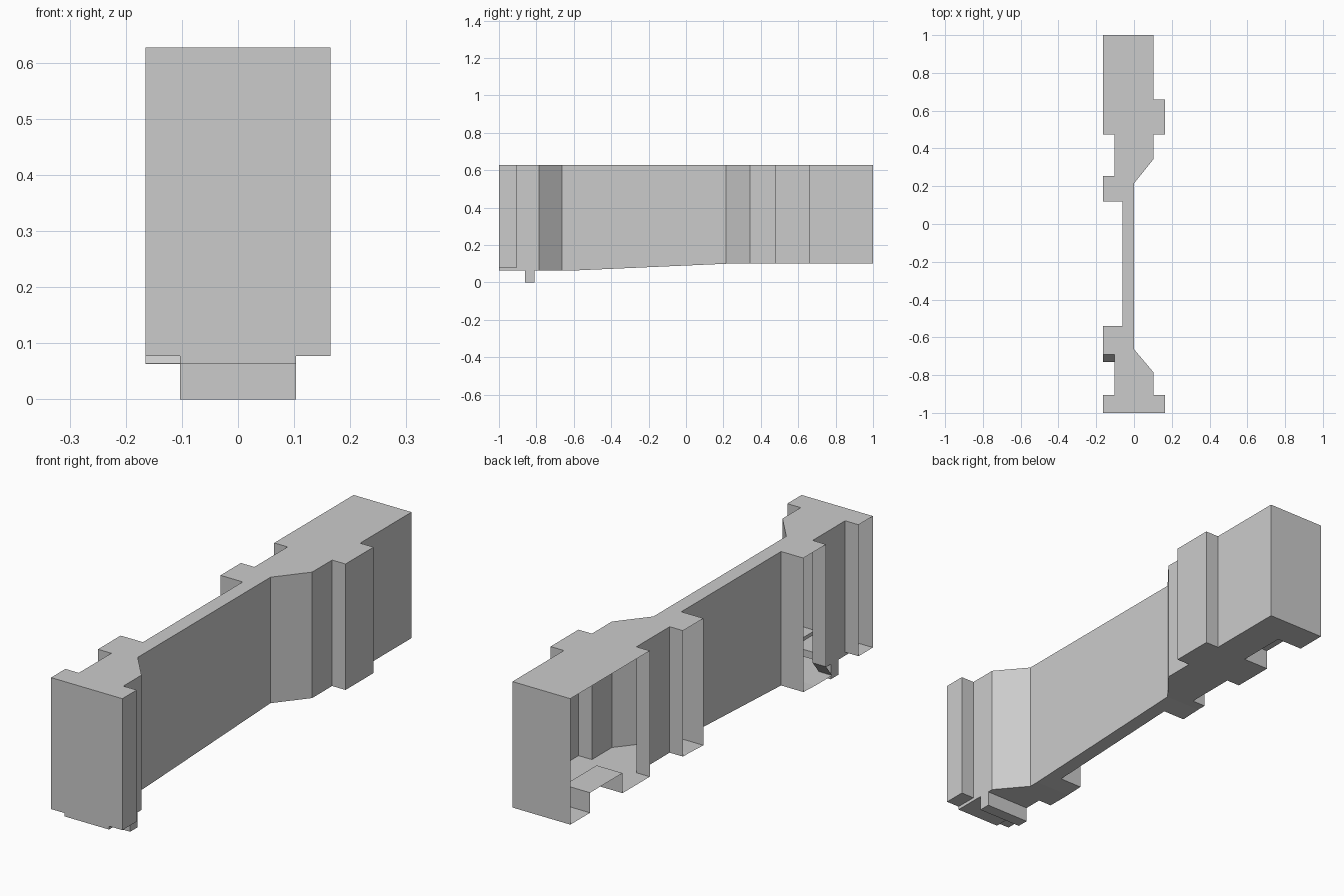
import bpy, bmesh
from mathutils import Vector

if "Cube" in bpy.data.objects:
    bpy.data.objects.remove(bpy.data.objects["Cube"], do_unlink=True)

TOP, FRONT_FLOOR, BACK_FLOOR, FLANGE = 0.627, 0.063, 0.1, 0.077
EDGE, STEP = 0.165, 0.103

grey = bpy.data.materials.new("plain_grey")
grey.use_nodes = True
colour = (0.6, 0.6, 0.6, 1)
grey.diffuse_color = colour
grey.node_tree.nodes["Principled BSDF"].inputs["Base Color"].default_value = colour


def prism(name, points, depth):
    """Extrude a closed 3D outline along a vector."""
    bm = bmesh.new()
    face = bm.faces.new([bm.verts.new(p) for p in points])
    grown = bmesh.ops.extrude_face_region(bm, geom=[face], use_keep_orig=True)
    moved = [v for v in grown["geom"] if isinstance(v, bmesh.types.BMVert)]
    bmesh.ops.translate(bm, verts=moved, vec=Vector(depth))
    bmesh.ops.recalc_face_normals(bm, faces=bm.faces)
    mesh = bpy.data.meshes.new(name)
    bm.to_mesh(mesh)
    bm.free()
    obj = bpy.data.objects.new(name, mesh)
    bpy.context.collection.objects.link(obj)
    return obj


def cut(name, x0, x1, profile):
    """Remove a side profile (y, z) between two x positions from the body."""
    cutter = prism(name, [(x0, y, z) for y, z in profile], (x1 - x0, 0, 0))
    mod = body.modifiers.new(name, "BOOLEAN")
    mod.operation, mod.solver, mod.object = "DIFFERENCE", "EXACT", cutter
    bpy.context.view_layer.objects.active = body
    bpy.ops.object.modifier_apply(modifier=name)
    bpy.data.objects.remove(cutter, do_unlink=True)


def box(y0, y1, z0, z1):
    return [(y0, z0), (y1, z0), (y1, z1), (y0, z1)]


# Plan outline: plain side first, then the notched open side
outline = [
    (-EDGE, -1), (EDGE, -1), (EDGE, -.905), (STEP, -.905), (STEP, -.785),
    (0, -.663), (0, .215), (STEP, .343), (STEP, .475), (EDGE, .475),
    (EDGE, .66), (STEP, .66), (STEP, 1), (-EDGE, 1), (-EDGE, .475),
    (-STEP, .475), (-STEP, .255), (-EDGE, .255), (-EDGE, .12), (-.062, .12),
    (-.062, -.54), (-EDGE, -.54), (-EDGE, -.73), (-STEP, -.73),
    (-STEP, -.905), (-EDGE, -.905)]
body = prism("body_shell", [(x, y, 0) for x, y in outline], (0, 0, TOP))
body.data.materials.append(grey)

# Underside, leaving the cross foot
cut("front_undercut", -1, 1, box(-1.1, -.86, -.1, FRONT_FLOOR))
cut("rear_undercut", -1, 1, [(-.81, -.1), (-.81, FRONT_FLOOR), (-.62, FRONT_FLOOR),
                             (.215, BACK_FLOOR), (1.1, BACK_FLOOR), (1.1, -.1)])
# Raised lower edges of the front flanges
for name, x0, x1 in (("left_flange", STEP, 1), ("right_flange", -1, -STEP)):
    cut(name, x0, x1, box(-1.1, -.904, -.1, FLANGE))
# Small ramp at the foot of the front post
cut("ramp", -1, -STEP, [(-.69, 1), (-.69, .115), (-.73, FRONT_FLOOR + .001),
                        (-.76, FRONT_FLOOR + .001), (-.76, 1)])
# Pocket in the rear floor
cut("pocket", -1, -.045, box(.655, .87, -.1, .184))

# Open the outermost faces on the notched side
bm = bmesh.new()
bm.from_mesh(body.data)
bmesh.ops.delete(bm, context="FACES", geom=[
    f for f in bm.faces if all(v.co.x < -EDGE + .001 for v in f.verts)])
bm.to_mesh(body.data)
bm.free()
